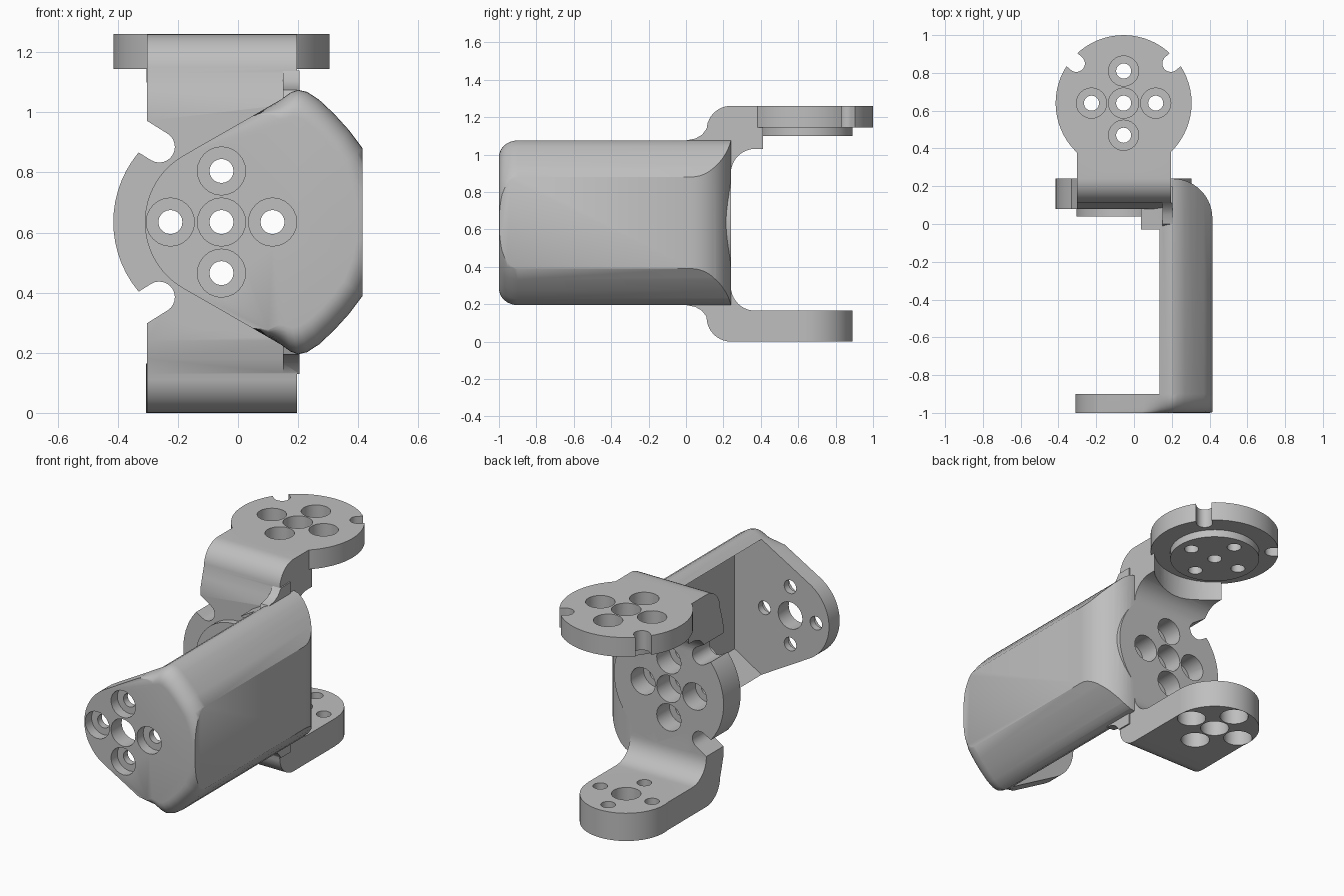
import bpy, bmesh, math
from mathutils import Vector

if "Cube" in bpy.data.objects:
    bpy.data.objects.remove(bpy.data.objects["Cube"], do_unlink=True)

HX, HZ, HY = -0.055, 0.635, 0.64      # hub centre (x, z) and tab centre y
MAP = {'x': lambda p, t: (t, p[0], p[1]),
       'y': lambda p, t: (p[0], t, p[1]),
       'z': lambda p, t: (p[0], p[1], t)}

grey = bpy.data.materials.new("light_grey")
grey.diffuse_color = (0.52, 0.52, 0.52, 1)
grey.use_nodes = True
grey.node_tree.nodes["Principled BSDF"].inputs["Base Color"].default_value = (0.52, 0.52, 0.52, 1)


def loft(name, rings):
    """Closed solid through matching rings of points."""
    bm = bmesh.new()
    rows = [[bm.verts.new(p) for p in ring] for ring in rings]
    n = len(rows[0])
    for a, b in zip(rows, rows[1:]):
        for i in range(n):
            bm.faces.new((a[i], a[(i + 1) % n], b[(i + 1) % n], b[i]))
    bm.faces.new(rows[0])
    bm.faces.new(rows[-1])
    bmesh.ops.recalc_face_normals(bm, faces=bm.faces)
    me = bpy.data.meshes.new(name)
    bm.to_mesh(me)
    bm.free()
    ob = bpy.data.objects.new(name, me)
    bpy.context.collection.objects.link(ob)
    return ob


def prism(name, pts, axis, a, b):
    return loft(name, [[MAP[axis](p, t) for p in pts] for t in (a, b)])


def arc(c, r, d0, d1, n):
    return [(c[0] + r * math.cos(math.radians(d0 + (d1 - d0) * i / n)),
             c[1] + r * math.sin(math.radians(d0 + (d1 - d0) * i / n))) for i in range(n + 1)]


def disc(name, c, r, axis, a, b, n=64):
    return prism(name, arc(c, r, 0, 360, n)[:-1], axis, a, b)


def combine(ob, others, op):
    """Apply a boolean with each other object, then discard it."""
    for other in others:
        m = ob.modifiers.new("bool", 'BOOLEAN')
        m.operation, m.solver, m.object = op, 'EXACT', other
        bpy.context.view_layer.update()
        me = bpy.data.meshes.new_from_object(ob.evaluated_get(bpy.context.evaluated_depsgraph_get()))
        ob.modifiers.clear()
        ob.data = me
        bpy.data.objects.remove(other, do_unlink=True)


def slot(c, direction, r, axis, a, b):
    """Round-ended notch cutter running from c along a direction."""
    ang = math.degrees(math.atan2(direction[1], direction[0]))
    d = Vector(direction).normalized() * 0.2
    pts = arc(c, r, ang + 90, ang + 270, 12)
    pts += [(pts[-1][0] + d.x, pts[-1][1] + d.y), (pts[0][0] + d.x, pts[0][1] + d.y)]
    return prism("notch_cutter", pts, axis, a, b)


def bolt_holes(c, axis, through, bore, centre_through=False):
    """Five holes in a cross: small through holes with wide counterbores."""
    out = []
    for dx, dy in ((0, 0), (0.17, 0), (-0.17, 0), (0, 0.17), (0, -0.17)):
        p = (c[0] + dx, c[1] + dy)
        if centre_through and dx == dy == 0:
            out.append(disc("bore_cutter", p, 0.08, axis, *through, 24))
        else:
            out.append(disc("hole_cutter", p, 0.04, axis, *through, 20))
            out.append(disc("bore_cutter", p, 0.08, axis, *bore, 24))
    return out


# Arm outline: hub arc joined by tangent lines to a wide rounded side
side = [(0.05, 0.989), (0.10, 1.018), (0.145, 1.044), (0.175, 1.066), (0.20, 1.075), (0.23, 1.068),
        (0.27, 1.042), (0.32, 0.995), (0.37, 0.94), (0.415, 0.88), (0.45, 0.79), (0.47, 0.71)]
outline = arc((HX, HZ), 0.255, 240, 120, 24) + side + [(x, 2 * HZ - z) for x, z in reversed(side)]

# Arm body with its front rim rounded on the wide side
rings = []
for i in range(9):
    a = math.radians(90 * i / 8)
    ring = []
    for x, z in outline:
        w = min(1, max(0, (x - 0.05) / 0.13))
        s = 1 - 0.2 * w * w * (3 - 2 * w) * (1 - math.sin(a))
        ring.append((0.1 + (x - 0.1) * s, -1 + 0.1 * (1 - math.cos(a)), HZ + (z - HZ) * s))
    rings.append(ring)
rings.append([(x, 0.24, z) for x, z in outline])
bracket = loft("bracket", rings)

# Trim to the flat outer side and rounded back corner
plan = [(-1, 0.24), (-1, -1.2), (0.415, -1.2)] + arc((0.205, 0.03), 0.21, 0, 90, 14)
combine(bracket, [prism("trim", plan, 'z', -0.5, 2)], 'INTERSECT')

# Hollow of the arm and round clearance in front of the hub
hollow = [(-0.6, 1.5), (0.13, 1.5), (0.13, 1.04), (0.31, 0.93), (0.31, 0.34),
          (0.13, 0.23), (0.13, -0.2), (-0.6, -0.2)]
combine(bracket, [prism("hollow", hollow, 'y', -0.9, -0.03),
                  disc("clearance", (HX, HZ), 0.36, 'y', -0.5, 0.08)], 'DIFFERENCE')

# Spine: upright plate bending back into the two tabs
spine = [(0.64, 0.0)] + arc((0.24, 0.13), 0.13, 270, 180, 10) + [(0.095, 0.18), (0.08, 0.24)]
spine += [(0.08, 1.02), (0.095, 1.08)] + arc((0.24, 1.13), 0.13, 180, 90, 10)
spine += [(0.46, 1.26), (0.46, 1.03)] + arc((0.37, 0.90), 0.13, 90, 180, 10)
spine += arc((0.37, 0.295), 0.13, 180, 270, 10) + [(0.64, 0.165)]
plate = prism("spine", spine, 'x', -0.302, 0.197)
combine(plate, [disc("clearance", (HX, HY), 0.34, 'z', 0.8, 1.145)], 'DIFFERENCE')

# Flares where the arm runs into the spine
flare = [(-0.01, 1.05), (0.0, 1.075), (0.05, 1.085), (0.085, 1.105), (0.112, 1.14), (0.2, 1.14), (0.2, 1.0)]
low = [(y, 2 * HZ - z) for y, z in flare]

combine(bracket, [
    plate,
    prism("upper_flare", flare, 'x', 0.15, 0.205),
    prism("lower_flare", low, 'x', 0.15, 0.205),
    disc("hub_plate", (HX, HZ), 0.36, 'y', 0.08, 0.24),
    disc("hub_boss", (HX, HZ), 0.25, 'y', 0.04, 0.1),
    disc("upper_tab", (HX, HY), 0.36, 'z', 1.145, 1.26),
    disc("upper_boss", (HX, HY), 0.25, 'z', 1.10, 1.16),
    disc("lower_tab", (HX, HY), 0.2505, 'z', 0, 0.165)], 'UNION')

# Bolt holes in the flange, hub plate and both tabs
cutters = bolt_holes((HX, HZ), 'y', (-1.1, -0.8), (-1.1, -0.94), True)
cutters += bolt_holes((HX, HZ), 'y', (0.0, 0.3), (0.12, 0.3))
cutters += bolt_holes((HX, HY), 'z', (1.0, 1.4), (1.17, 1.4))
cutters += bolt_holes((HX, HY), 'z', (-0.1, 0.3), (-0.1, 0.1), True)

# Rim notches
for s in (-1, 1):
    cutters.append(slot((-0.262, HZ + s * 0.25), (-0.8, s * 0.5), 0.052, 'y', 0.0, 0.3))
    cutters.append(slot((HX + s * 0.25, HY + 0.21), (s * 0.77, 0.64), 0.045, 'z', 1.12, 1.4))
combine(bracket, cutters, 'DIFFERENCE')

# Colour and shading
bracket.data.materials.clear()
bracket.data.materials.append(grey)
for f in bracket.data.polygons:
    f.material_index = 0
bpy.ops.object.select_all(action='DESELECT')
bracket.select_set(True)
bpy.context.view_layer.objects.active = bracket
bpy.ops.object.shade_smooth_by_angle(angle=math.radians(32))
